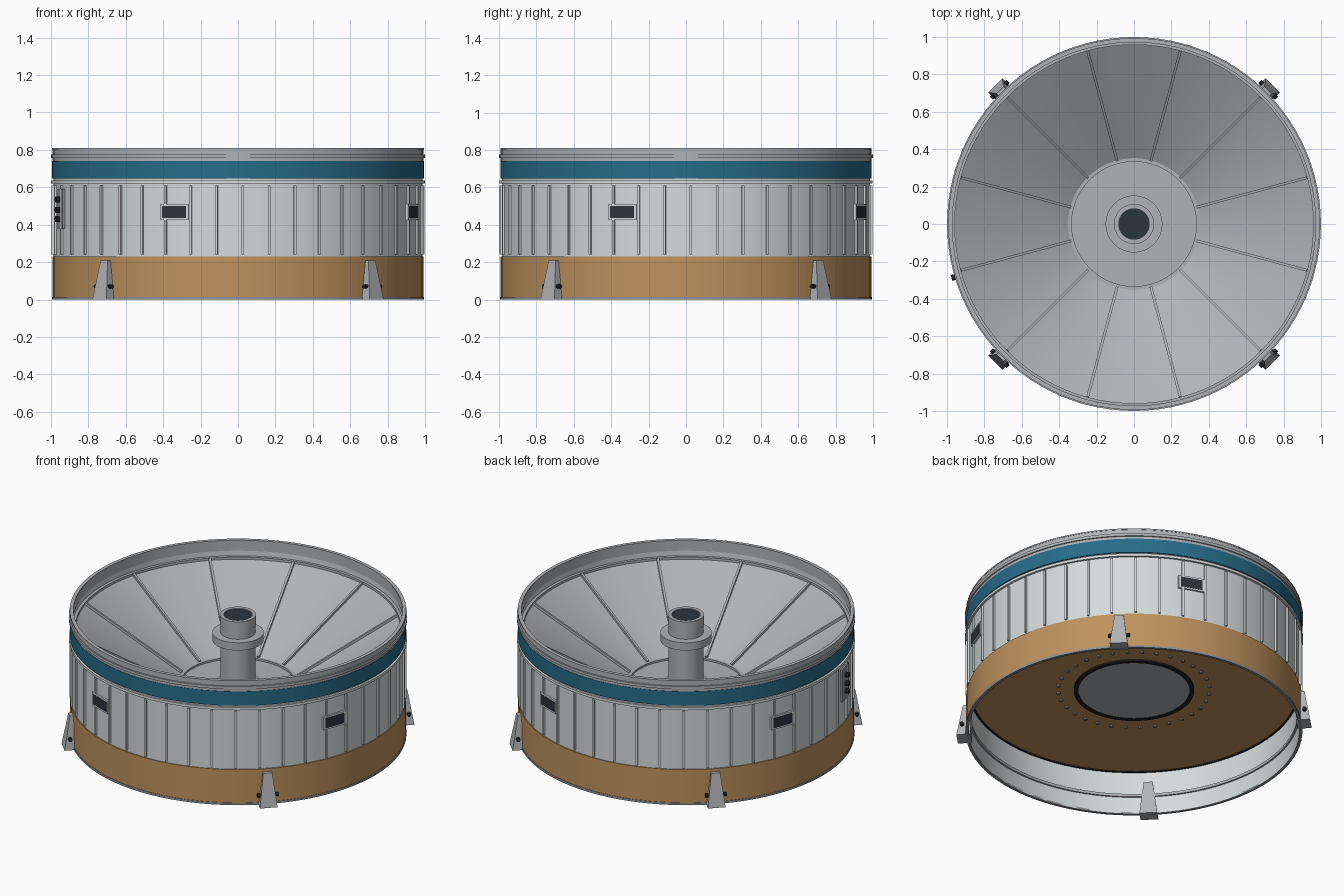
import bpy, bmesh, math
from math import radians, cos, sin
from mathutils import Matrix, Vector

if "Cube" in bpy.data.objects:
    bpy.data.objects.remove(bpy.data.objects["Cube"])


def material(name, r, g, b):
    m = bpy.data.materials.new(name)
    m.use_nodes = True
    m.diffuse_color = (r, g, b, 1)
    bsdf = m.node_tree.nodes["Principled BSDF"]
    bsdf.inputs["Base Color"].default_value = (r, g, b, 1)
    bsdf.inputs["Roughness"].default_value = 0.6
    return m


WHITE = material("off white", 0.66, 0.70, 0.70)
BRONZE = material("bronze", 0.52, 0.29, 0.11)
TEAL = material("teal", 0.02, 0.15, 0.25)
GREY = material("light grey", 0.44, 0.45, 0.47)
STEEL = material("steel grey", 0.28, 0.29, 0.31)
DARK = material("dark glass", 0.025, 0.035, 0.045)
BLACK = material("black", 0.015, 0.015, 0.018)


def finish(name, bm, mat, smooth=False):
    bmesh.ops.recalc_face_normals(bm, faces=bm.faces)
    mesh = bpy.data.meshes.new(name)
    bm.to_mesh(mesh)
    bm.free()
    mesh.materials.append(mat)
    ob = bpy.data.objects.new(name, mesh)
    bpy.context.collection.objects.link(ob)
    if smooth:
        bpy.ops.object.select_all(action='DESELECT')
        ob.select_set(True)
        bpy.context.view_layer.objects.active = ob
        bpy.ops.object.shade_smooth_by_angle(angle=radians(30))
    return ob


def lathe(name, profile, mat, steps=96):
    """Spin a closed (radius, height) outline about the z axis."""
    bm = bmesh.new()
    verts = [bm.verts.new((r, 0, z)) for r, z in profile]
    edges = [bm.edges.new((a, b)) for a, b in zip(verts, verts[1:] + verts[:1])]
    bmesh.ops.spin(bm, geom=verts + edges, axis=(0, 0, 1), cent=(0, 0, 0),
                   angle=math.tau, steps=steps, use_duplicate=False)
    bmesh.ops.remove_doubles(bm, verts=bm.verts, dist=0.0001)
    return finish(name, bm, mat, True)


def band(name, r0, r1, z0, z1, mat):
    return lathe(name, [(r0, z0), (r1, z0), (r1, z1), (r0, z1)], mat)


def at(angle, r, z):
    """Frame with local x outward and local y along the wall."""
    return Matrix.Rotation(radians(angle), 4, 'Z') @ Matrix.Translation((r, 0, z))


def box(bm, frame, size):
    return bmesh.ops.create_cube(bm, size=1, matrix=frame @ Matrix.Diagonal((*size, 1)))["verts"]


def boxes(name, frames, size, mat):
    bm = bmesh.new()
    for f in frames:
        box(bm, f, size)
    return finish(name, bm, mat)


def rods(name, frames, radius, length, mat, sides=12):
    bm = bmesh.new()
    for f in frames:
        bmesh.ops.create_cone(bm, cap_ends=True, segments=sides, radius1=radius,
                              radius2=radius, depth=length, matrix=f)
    return finish(name, bm, mat, True)


# Outer shell and hoops
band("wall", 0.976, 0.985, 0.004, 0.75, WHITE)
band("lower_skirt", 0.98, 0.991, 0.012, 0.23, BRONZE)
band("bottom_hoop", 0.976, 0.994, 0.0, 0.014, STEEL)
band("inner_hoop", 0.966, 0.98, 0.112, 0.13, GREY)
band("middle_hoop", 0.98, 0.998, 0.62, 0.637, WHITE)
band("stripe", 0.98, 0.993, 0.647, 0.74, TEAL)
band("upper_rim", 0.974, 0.991, 0.74, 0.81, GREY)
band("rim_hoop", 0.98, 0.999, 0.757, 0.775, GREY)
band("rim_lip", 0.971, 0.993, 0.802, 0.81, GREY)

# Vertical wall ribs
boxes("wall_ribs", [at(-88.5 + 360 * i / 44, 0.987, 0.425) for i in range(44)],
      (0.018, 0.013, 0.37), WHITE)

# Funnel, its seam ring and its radial ribs
TOP, LOW = Vector((0.974, 0, 0.70)), Vector((0.34, 0, 0.333))
lathe("funnel", [(LOW.x, LOW.z), (TOP.x, TOP.z), (TOP.x, TOP.z - 0.02), (LOW.x, LOW.z - 0.02)], GREY)
band("funnel_top_ring", 0.958, 0.978, 0.69, 0.706, GREY)
slope = (TOP - LOW).normalized()
tilt = Matrix.Rotation(-math.atan2(slope.z, slope.x), 4, 'Y')
middle = (TOP + LOW) / 2
boxes("funnel_ribs", [at(15 + 30 * i, middle.x, middle.z + 0.004) @ tilt for i in range(12)],
      ((TOP - LOW).length - 0.03, 0.014, 0.022), GREY)

# Funnel floor and central pipe
lathe("funnel_floor", [(0, 0.315), (0.345, 0.315), (0.345, 0.333), (0, 0.333)], GREY)
band("floor_ring", 0.333, 0.352, 0.32, 0.345, GREY)
lathe("pipe", [(0, 0.33), (0.103, 0.33), (0.103, 0.72), (0.107, 0.72),
               (0.107, 0.78), (0.084, 0.78), (0.084, 0.768), (0, 0.768)], GREY, 48)
lathe("pipe_opening", [(0, 0.766), (0.084, 0.766), (0.084, 0.775), (0, 0.775)], DARK, 48)
band("pipe_collar", 0.1, 0.152, 0.615, 0.665, GREY)
band("pipe_foot", 0.1, 0.125, 0.33, 0.35, GREY)

# Underside plate, hatch and bolts
lathe("bottom_plate", [(0, 0.285), (0.978, 0.285), (0.978, 0.3), (0, 0.3)], BRONZE)
band("plate_seal", 0.966, 0.978, 0.279, 0.287, BLACK)
band("hatch_seal", 0.328, 0.355, 0.275, 0.287, BLACK)
lathe("hatch", [(0, 0.278), (0.33, 0.278), (0.33, 0.288), (0, 0.288)], GREY)
rods("plate_bolts", [at(360 * i / 32, 0.447, 0.282) for i in range(32)], 0.011, 0.012, STEEL, 8)

# Windows with frames
window_angles = [-110 + 90 * i for i in range(4)]
boxes("window_frames", [at(a, 0.983, 0.468) for a in window_angles], (0.026, 0.16, 0.085), WHITE)
boxes("window_panes", [at(a, 0.9945, 0.468) for a in window_angles], (0.007, 0.136, 0.065), DARK)

# Tapered support feet with cross bolts
feet = [at(45 + 90 * i, 0, 0) for i in range(4)]
bm = bmesh.new()
for f in feet:
    for v in box(bm, Matrix.Translation((1.006, 0, 0.105)), (0.084, 0.106, 0.21)):
        if v.co.z > 0.1:
            v.co.y *= 0.5
            if v.co.x > 1:
                v.co.x = 1.012
        v.co = f @ v.co
finish("support_feet", bm, GREY)
sideways = Matrix.Rotation(radians(90), 4, 'X')
rods("foot_bolts", [f @ Matrix.Translation((1.015, 0, 0.07)) @ sideways for f in feet],
     0.012, 0.128, BLACK)

# Control box with three knobs
boxes("control_box", [at(196.5, 0.972, 0.485)], (0.046, 0.12, 0.21), STEEL)
outward = Matrix.Rotation(radians(90), 4, 'Y')
rods("control_knobs", [at(196.5, 1.002, z) @ outward for z in (0.43, 0.48, 0.535)],
     0.016, 0.03, BLACK)
